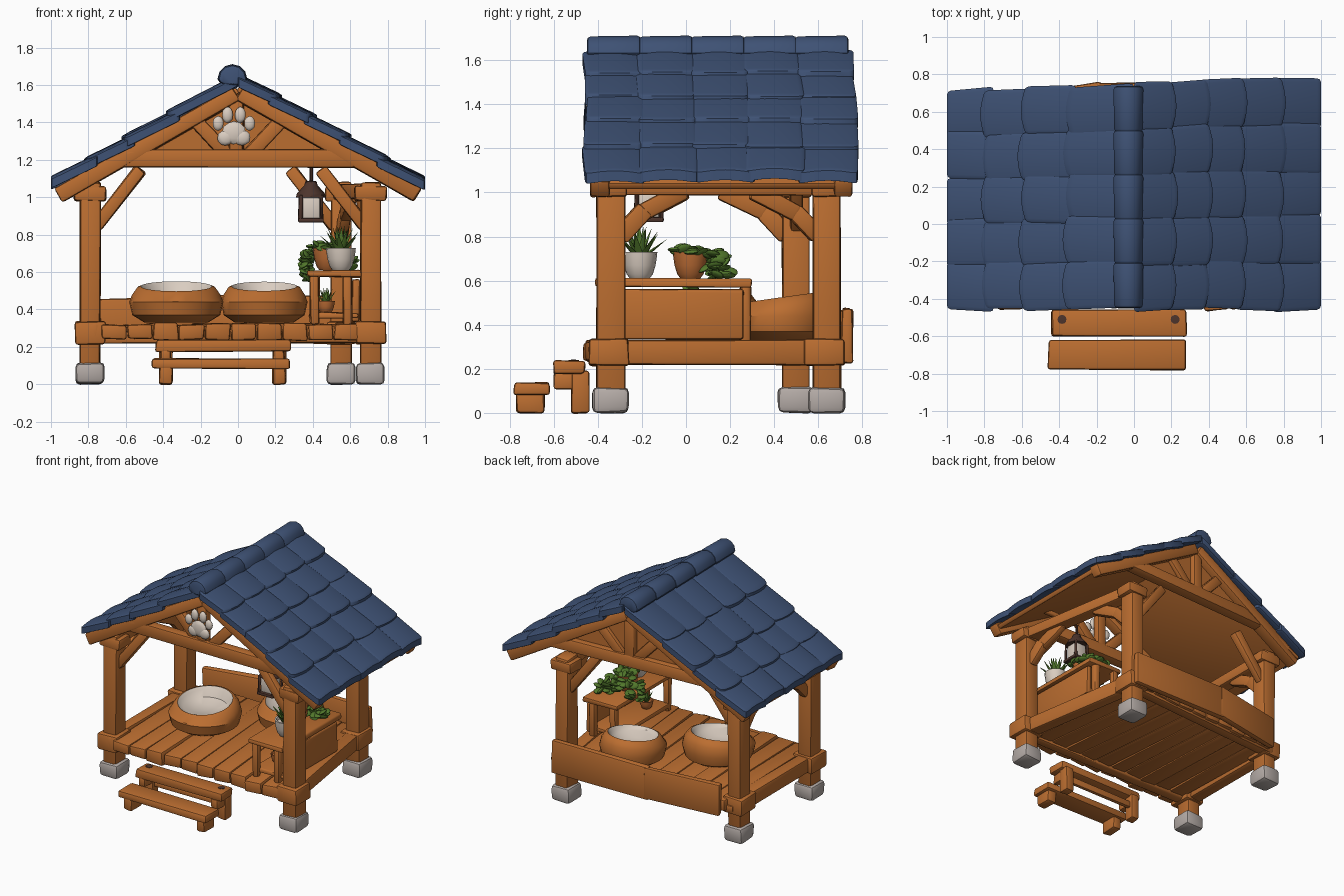
import bpy, bmesh, math, random
from mathutils import Vector, Matrix

random.seed(7)
default_cube = bpy.data.objects.get("Cube")
if default_cube:
    bpy.data.objects.remove(default_cube, do_unlink=True)


def make_material(name, red, green, blue):
    material = bpy.data.materials.new(name)
    material.use_nodes = True
    material.diffuse_color = (red, green, blue, 1)
    material.node_tree.nodes["Principled BSDF"].inputs["Base Color"].default_value = (red, green, blue, 1)
    return material


wood = make_material("warm wood", .5, .155, .03)
slate = make_material("blue roof tile", .048, .083, .175)
stone = make_material("grey stone", .46, .41, .385)
cream = make_material("cream cushion", .7, .61, .53)
leaf = make_material("leaf green", .085, .19, .025)
clay = make_material("terracotta", .5, .15, .035)
metal = make_material("dark metal", .075, .035, .025)
created = []


def finish(name, bm, *materials):
    bmesh.ops.recalc_face_normals(bm, faces=bm.faces)
    mesh = bpy.data.meshes.new(name)
    bm.to_mesh(mesh)
    bm.free()
    for material in materials:
        mesh.materials.append(material)
    obj = bpy.data.objects.new(name, mesh)
    bpy.context.collection.objects.link(obj)
    created.append(obj)
    return obj


def soften(bm, edges, offset):
    bmesh.ops.bevel(bm, geom=edges, offset=offset, segments=2, profile=.5, affect='EDGES')


def block(name, material, center, size, matrix=None, bevel=.014, wobble=.005):
    """Slightly uneven hand-hewn box."""
    bm = bmesh.new()
    bmesh.ops.create_cube(bm, size=1)
    for v in bm.verts:
        v.co = Vector(c * s + random.uniform(-wobble, wobble) for c, s in zip(v.co, size))
    soften(bm, bm.edges[:], min(bevel, min(size) * .3))
    bm.transform(Matrix.Translation(center) @ (matrix or Matrix()))
    return finish(name, bm, material)


def box(name, material, low, high, **options):
    low, high = Vector(low), Vector(high)
    return block(name, material, (low + high) / 2, high - low, **options)


def frame(direction):
    """Rotation whose x axis follows a direction and whose z axis stays upright."""
    along = Vector(direction).normalized()
    side = Vector((0, 0, 1)).cross(along)
    side = side.normalized() if side.length > .001 else Vector((0, 1, 0))
    return Matrix((along, side, along.cross(side))).transposed().to_4x4()


def beam(name, start, end, width, height, material=wood):
    start, end = Vector(start), Vector(end)
    return block(name, material, (start + end) / 2, ((end - start).length, width, height), frame(end - start))


def lathe(name, center, profile, *materials, steps=28):
    bm = bmesh.new()
    verts = [bm.verts.new((r, 0, z)) for r, z in profile]
    edges = [bm.edges.new(pair) for pair in zip(verts, verts[1:])]
    bmesh.ops.spin(bm, geom=verts + edges, cent=(0, 0, 0), axis=(0, 0, 1), angle=math.tau, steps=steps)
    bmesh.ops.remove_doubles(bm, verts=bm.verts, dist=.0005)
    bm.transform(Matrix.Translation(center))
    return finish(name, bm, *materials)


# Posts on stone feet, with the rear corners slightly skewed
corners = {"front_left": (.71, -.34), "front_right": (-.79, -.34),
           "back_left": (.55, .64), "back_right": (-.79, .5)}
for key, (x, y) in corners.items():
    box(key + "_stone_foot", stone, (x - .077, y - .085, 0), (x + .075, y + .08, .115), bevel=.025)
    box(key + "_post", wood, (x - .054, y - .064, .09), (x + .054, y + .064, 1.08))
    box(key + "_corner_block", wood, (x - .08, y - .1, .215), (x + .08, y + .08, .335))
    box(key + "_post_cap", wood, (x - .085, y - .07, .98), (x + .085, y + .07, 1.06))

# Side frames: floor beam, eave plate and curved braces
for side in ("left", "right"):
    x0, y0 = corners["front_" + side]
    x1, y1 = corners["back_" + side]
    front, back = Vector((x0, y0, 0)), Vector((x1, y1, 0))
    run = (back - front).normalized()
    up = Vector((0, 0, 1))
    beam(side + "_floor_beam", front + up * .275 - run * .1, back + up * .275 + run * .08, .09, .11)
    beam(side + "_eave_plate", front + up * 1.03 - run * .05, back + up * 1.03 + run * .06, .1, .08)
    for post, sign, name in ((front, 1, "front"), (back, -1, "back")):
        knee, bend, top = (post + run * sign * d + up * z for d, z in ((.04, .8), (.14, .905), (.34, 1.01)))
        beam(f"{side}_{name}_lower_brace", knee, bend + (bend - knee) * .15, .06, .085)
        beam(f"{side}_{name}_upper_brace", bend, top, .06, .08)

# Floor planks fanned between the side beams, and cross beams
count = 10
for i in range(count):
    t = (i + .5) / count
    xf, xb = -.73 + 1.38 * t, -.75 + 1.26 * t
    beam("floor_plank", (xf, random.uniform(-.46, -.43), .28), (xb, .62 + .08 * t, .28),
         1.33 / count, random.uniform(.08, .095))
beam("front_cross_beam", (-.8, -.35, .25), (.72, -.35, .25), .08, .06)
beam("back_cross_beam", (-.8, .55, .25), (.56, .65, .25), .08, .06)

# Back guard boards
beam("back_board_right", (-.74, .645, .34), (-.17, .735, .35), .05, .24)
beam("back_board_left", (-.21, .733, .35), (.6, .73, .35), .05, .25)

# Front steps
box("upper_tread", wood, (-.44, -.6, .175), (.28, -.46, .235))
box("lower_tread", wood, (-.46, -.78, .085), (.28, -.62, .14))
for x in (-.385, .22):
    box("upper_step_leg", wood, (x - .035, -.52, 0), (x + .035, -.44, .19))
    box("upper_step_bracket", wood, (x - .03, -.6, .11), (x + .03, -.5, .18))
    box("lower_step_leg", wood, (x - .035, -.77, 0), (x + .035, -.64, .1))
    lathe("step_peg", (x, -.51, .228), ((0, 0), (.024, 0), (.024, .012), (0, .014)), metal, steps=12)
beam("step_rail", (-.4, -.48, .11), (.24, -.48, .11), .04, .045)

# Gable trusses at both ends
slope = .57
for name, y, tilt in (("front", -.39, 0), ("back", .67, .045)):
    def spot(x, z):
        return (x, y + tilt * x, z)
    beam(name + "_tie_beam", spot(-.68, 1.208), spot(.69, 1.208), .08, .095)
    beam(name + "_king_post", spot(-.01, 1.2), spot(-.01, 1.55), .06, .08)
    for s in (-1, 1):
        beam(name + "_rafter", spot(s * .01, 1.555), spot(s * .96, 1.555 - slope * .95), .09, .085)
        beam(name + "_gable_strut", spot(s * .05, 1.22), spot(s * .24, 1.42), .05, .075)
        corner = corners[name + ("_left" if s > 0 else "_right")]
        beam(name + "_knee_brace", (corner[0] - s * .03, corner[1], .84),
             (corner[0] - s * .27, corner[1], 1.15), .06, .07)
bm = bmesh.new()
bm.faces.new([bm.verts.new(p) for p in ((-.66, .63, 1.19), (.66, .69, 1.19), (0, .66, 1.57))])
bmesh.ops.solidify(bm, geom=bm.faces[:], thickness=.02)
finish("back_gable_panel", bm, wood)

# Roof boards under overlapping arched tiles
rows = 5


def roof_y(x, t):
    return -.445 + t * (1.185 + .04 * x)


def roof_tile(x0, x1, row, sign):
    bm = bmesh.new()
    bmesh.ops.create_cube(bm, size=1)
    soften(bm, bm.edges[:], .08)
    lengthwise = [e for e in bm.edges if abs((e.verts[0].co - e.verts[1].co).y) > .5]
    bmesh.ops.subdivide_edges(bm, edges=lengthwise, cuts=3, use_grid_fill=True)
    shift, lift = random.uniform(-.012, .012), random.uniform(-.006, .006)
    slide, skew = random.uniform(-.008, .008), random.uniform(-.015, .015)
    for v in bm.verts:
        a, b, c = v.co + Vector((.5, .5, .5))
        arch = math.sin(math.pi * b)
        x = x0 + (x1 - x0) * a + (shift + .025 * arch) * a * (x1 < .95)
        y = roof_y(sign * x, (row + b * 1.1 - .05) / rows) + slide + skew * (a - .5)
        z = 1.615 - slope * x + .022 * a + .014 * arch + lift + (c - .5) * .055
        v.co = (sign * x, y, z)
    finish("roof_tile", bm, slate)


for sign, courses in ((1, (.03, .2, .39, .58, .78, 1)), (-1, (.03, .35, .59, .79, 1))):
    beam("roof_boards", (0, .13, 1.575), (sign * .96, .13, 1.575 - slope * .96), 1.1, .03)
    for x0, x1 in zip(courses, courses[1:]):
        for row in range(rows):
            roof_tile(max(x0 - .04, 0), x1, row, sign)

# Ridge caps, flattened underneath where they sit on the tiles
for row in range(rows):
    y0, y1 = roof_y(-.2, row / rows), roof_y(-.2, (row + 1) / rows)
    bm = bmesh.new()
    bmesh.ops.create_cone(bm, cap_ends=True, segments=12, radius1=.08, radius2=.076, depth=y1 - y0 + .01)
    rims = [e for e in bm.edges if abs(e.verts[0].co.z - e.verts[1].co.z) < .01]
    soften(bm, rims, .018)
    bm.transform(Matrix.Rotation(math.pi / 2, 4, 'X'))
    for v in bm.verts:
        v.co.z *= 1 if v.co.z > 0 else .45
    bm.transform(Matrix.Translation((-.03, (y0 + y1) / 2, 1.632)))
    finish("ridge_cap", bm, slate)


def blob(bm, center, size, matrix=None, detail=2):
    place = Matrix.Translation(center) @ (matrix or Matrix()) @ Matrix.Diagonal((*size, 1))
    bmesh.ops.create_icosphere(bm, subdivisions=detail, radius=1, matrix=place)


# Paw ornament on the front gable
bm = bmesh.new()
for x, z, w, h in ((0, 1.345, .066, .062), (-.045, 1.318, .045, .042), (.045, 1.318, .045, .042),
                   (-.084, 1.395, .03, .04), (-.034, 1.44, .03, .044),
                   (.034, 1.44, .03, .044), (.084, 1.395, .03, .04)):
    blob(bm, (x - .022, -.435, z), (w, .018, h))
finish("paw_ornament", bm, cream)

# Pet beds: round wooden tubs with cushions, their rims dipping to the front
for name, x, y, scale in (("right_bed", -.33, .08, 1), ("left_bed", .14, .43, .92)):
    outline = ((0, .33), (.17, .33), (.235, .37), (.252, .44), (.238, .5), (.21, .54), (.19, .548),
               (.175, .53), (.15, .48), (.08, .455), (0, .45))
    bed = lathe(name, (x, y, 0), [(r * scale, z) for r, z in outline], wood, cream)
    for face in bed.data.polygons:
        reach = (face.center - Vector((x, y, face.center.z))).length
        face.material_index = int(reach < .19 * scale and face.center.z > .4)
    for v in bed.data.vertices:
        if v.co.z > .49:
            v.co.z += .14 * (v.co.y - y) - .024

# Plant shelf
box("shelf_top", wood, (.37, -.41, .572), (.66, .3, .61))
box("shelf_low_board", wood, (.38, -.36, .35), (.64, .26, .385))
box("shelf_side_panel", wood, (.61, -.3, .335), (.65, .26, .56))
for x in (.41, .585):
    for y in (-.36, .27):
        box("shelf_leg", wood, (x - .025, y - .025, .32), (x + .025, y + .025, .58))

# Potted plants
pot = ((0, 0), (.045, 0), (.06, .02), (.072, .06), (.078, .1), (.08, .12), (.068, .12), (.06, .1), (0, .1))
lathe("cream_pot", (.55, -.21, .61), pot, cream, steps=16)
lathe("clay_pot", (.48, .02, .61), pot, clay, steps=16)
lathe("small_clay_pot", (.47, -.2, .385), [(r * .6, z * .5) for r, z in pot], clay, steps=12)


def spiky_plant(name, center, size, blades):
    bm = bmesh.new()
    for i in range(blades):
        tilt = .12 + .85 * (i / blades)
        turn = Matrix.Rotation(i * 2.4, 4, 'Z') @ Matrix.Rotation(tilt, 4, 'Y')
        place = Matrix.Translation(center) @ turn @ Matrix.Translation((0, 0, size / 2))
        bmesh.ops.create_cone(bm, segments=6, radius1=size * .18, radius2=0, depth=size, cap_ends=True,
                              matrix=place @ Matrix.Diagonal((.45, 1, 1, 1)))
    finish(name, bm, leaf)


spiky_plant("spiky_leaves", (.55, -.21, .695), .155, 20)
spiky_plant("small_spiky_leaves", (.47, -.2, .43), .09, 12)
bm = bmesh.new()
trails = [((.48, .02, .73), .075, .02, 22), ((.43, .1, .7), .06, .04, 14), ((.37, .13, .66), .025, .05, 10),
          ((.36, .03, .61), .015, .09, 12), ((.5, .13, .68), .06, .05, 20), ((.58, .16, .65), .045, .035, 14)]
for center, spread, height, amount in trails:
    for i in range(amount):
        offset = Vector((random.uniform(-spread, spread), random.uniform(-spread, spread),
                         random.uniform(-height, height)))
        turn = Matrix.Rotation(random.uniform(0, 6), 4, 'Z') @ Matrix.Rotation(random.uniform(-1.1, 1.1), 4, 'X')
        blob(bm, Vector(center) + offset, (.037, .028, .011), turn)
finish("trailing_vine", bm, leaf)

# Hanging lantern
lx, ly = .39, -.17
box("lantern_glass", cream, (lx - .05, ly - .05, .88), (lx + .05, ly + .05, 1), wobble=0)
box("lantern_base", metal, (lx - .068, ly - .068, .865), (lx + .068, ly + .068, .888), wobble=0)
for sx in (-1, 1):
    for sy in (-1, 1):
        beam("lantern_bar", (lx + sx * .056, ly + sy * .056, .87), (lx + sx * .052, ly + sy * .052, 1.01),
             .016, .016, metal)
lathe("lantern_roof", (lx, ly, 0), ((0, 1), (.08, 1), (.075, 1.02), (.035, 1.065), (.03, 1.085), (0, 1.09)),
      metal, steps=8)
beam("lantern_hook", (lx, ly, 1.08), (lx, ly, 1.17), .018, .018, metal)
beam("lantern_arm", (lx - .02, ly, 1.18), (.72, ly, 1.18), .03, .03)

# Smooth shading with crisp edges
bpy.ops.object.select_all(action='DESELECT')
for obj in created:
    obj.select_set(True)
bpy.context.view_layer.objects.active = created[0]
bpy.ops.object.shade_smooth_by_angle(angle=math.radians(40))
